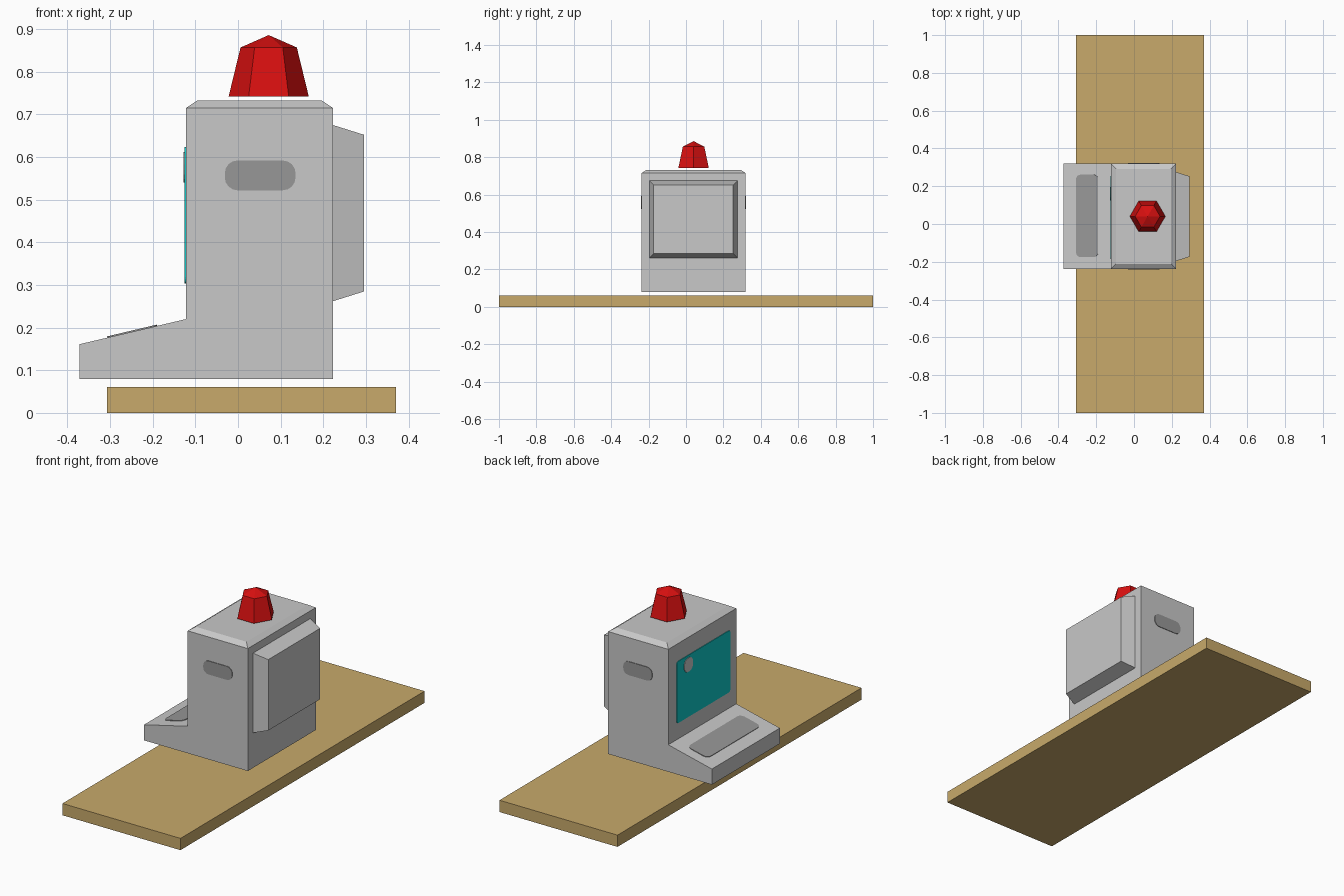
import bpy, bmesh, math
from mathutils import Vector

if "Cube" in bpy.data.objects:
    bpy.data.objects.remove(bpy.data.objects["Cube"])


def material(name, rgb):
    m = bpy.data.materials.new(name)
    m.diffuse_color = (*rgb, 1)
    m.use_nodes = True
    m.node_tree.nodes["Principled BSDF"].inputs["Base Color"].default_value = m.diffuse_color
    return m


GREY = material("light grey", (0.58, 0.58, 0.58))
DARK = material("mid grey", (0.31, 0.31, 0.31))
TEAL = material("teal", (0.004, 0.58, 0.58))
RED = material("red", (0.68, 0.005, 0.005))
WOOD = material("tan wood", (0.58, 0.40, 0.145))


def finish(bm, name, mat):
    bmesh.ops.recalc_face_normals(bm, faces=bm.faces)
    me = bpy.data.meshes.new(name)
    bm.to_mesh(me)
    bm.free()
    me.materials.append(mat)
    ob = bpy.data.objects.new(name, me)
    bpy.context.collection.objects.link(ob)
    return ob


def prism(pts, offset):
    """Closed solid: polygon extruded along an offset vector; returns bmesh."""
    bm = bmesh.new()
    face = bm.faces.new([bm.verts.new(p) for p in pts])
    ext = bmesh.ops.extrude_face_region(bm, geom=[face], use_keep_orig=True)
    bmesh.ops.translate(bm, vec=offset,
                        verts=[v for v in ext["geom"] if isinstance(v, bmesh.types.BMVert)])
    bmesh.ops.recalc_face_normals(bm, faces=bm.faces)
    return bm


def inset_face(bm, axis, thickness, depth):
    """Taper the outermost face along an axis."""
    bm.normal_update()
    face = max(bm.faces, key=lambda f: f.calc_center_median().dot(axis))
    bmesh.ops.inset_individual(bm, faces=[face], thickness=thickness, depth=depth)


def rounded(w, h, r, steps=4):
    pts = []
    for i, (sx, sy) in enumerate([(1, 1), (-1, 1), (-1, -1), (1, -1)]):
        for k in range(steps + 1):
            a = math.pi / 2 * (i + k / steps)
            pts.append((sx * (w / 2 - r) + r * math.cos(a), sy * (h / 2 - r) + r * math.sin(a)))
    return pts


def plate(name, mat, centre, u, v, size, r, thick=0.003):
    """Thin rounded plate lying on the plane through centre spanned by u, v."""
    u, v, c = Vector(u).normalized(), Vector(v).normalized(), Vector(centre)
    n = u.cross(v)
    pts = [c + u * a + v * b - n * 0.001 for a, b in rounded(*size, r)]
    finish(prism(pts, n * (thick + 0.001)), name, mat)


Y0, Y1 = -0.238, 0.319
YC = (Y0 + Y1) / 2

# counter board
finish(prism([(-0.307, -1, 0), (0.37, -1, 0), (0.37, 1, 0), (-0.307, 1, 0)],
             Vector((0, 0, 0.061))), "counter_board", WOOD)

# cabinet with sloped keyboard shelf and chamfered top
profile = [(-0.372, 0.08), (0.223, 0.08), (0.223, 0.715),
           (-0.122, 0.715), (-0.122, 0.22), (-0.372, 0.161)]
bm = prism([(x, Y0, z) for x, z in profile], Vector((0, Y1 - Y0, 0)))
inset_face(bm, Vector((0, 0, 1)), 0.038, 0.018)
finish(bm, "cabinet", GREY)

# tapered rear housing
bm = prism([(0.215, -0.196, 0.262), (0.215, 0.275, 0.262),
            (0.215, 0.275, 0.675), (0.215, -0.196, 0.675)], Vector((0.008, 0, 0)))
inset_face(bm, Vector((1, 0, 0)), 0.032, 0.072)
finish(bm, "rear_housing", GREY)

# six-sided beacon with shallow pointed top
bm = bmesh.new()
rings = [[bm.verts.new((0.072 + r * math.cos(math.pi / 3 * i), YC + r * math.sin(math.pi / 3 * i), z))
          for i in range(6)] for r, z in [(0.094, 0.742), (0.066, 0.857)]]
tip = bm.verts.new((0.072, YC, 0.886))
bm.faces.new(rings[0])
for i in range(6):
    j = (i + 1) % 6
    bm.faces.new((rings[0][i], rings[0][j], rings[1][j], rings[1][i]))
    bm.faces.new((rings[1][i], rings[1][j], tip))
finish(bm, "beacon", RED)

# screen and its glint
plate("screen", TEAL, (-0.122, 0.034, 0.464), (0, -1, 0), (0, 0, 1), (0.44, 0.32), 0.015)
plate("screen_glint", GREY, (-0.122, 0.160, 0.576), (0, -1, 0), (0, 0, 1), (0.07, 0.072), 0.03, 0.006)

# keyboard on the slope
plate("keyboard", DARK, (-0.248, 0.043, 0.161 + 0.124 * 0.236), (0, -1, 0), (0.25, 0, 0.059),
      (0.437, 0.12), 0.025)

# vents on both sides
plate("side_vent_front", DARK, (0.052, Y0, 0.557), (1, 0, 0), (0, 0, 1), (0.166, 0.07), 0.03)
plate("side_vent_back", DARK, (0.052, Y1, 0.557), (-1, 0, 0), (0, 0, 1), (0.166, 0.07), 0.03)
